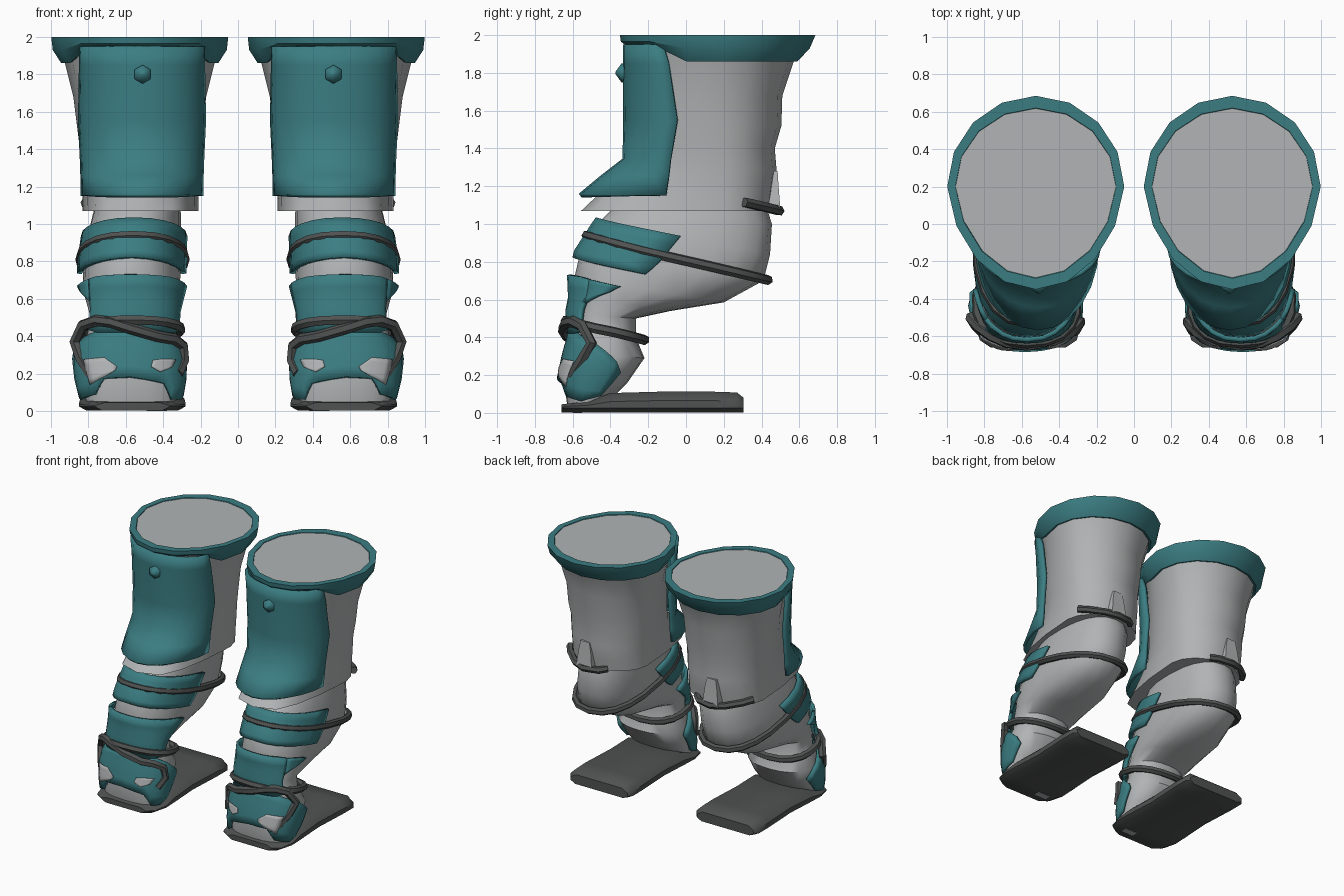
import bpy, bmesh, math
from mathutils import Vector

if "Cube" in bpy.data.objects:
    bpy.data.objects.remove(bpy.data.objects["Cube"])


def material(name, rgb):
    m = bpy.data.materials.new(name)
    m.diffuse_color = (*rgb, 1)
    m.use_nodes = True
    m.node_tree.nodes["Principled BSDF"].inputs["Base Color"].default_value = m.diffuse_color
    return m


TEAL = material("teal_armor", (0.043, 0.205, 0.225))
GREY = material("light_grey_suit", (0.44, 0.455, 0.46))
DARK = material("dark_rubber", (0.08, 0.084, 0.084))


def finish(obj, mat, thick=0.0, angle=35):
    """Colour, thicken, smooth and mirror one part to the other leg."""
    obj.data.materials.clear()
    obj.data.materials.append(mat)
    bpy.ops.object.select_all(action='DESELECT')
    obj.select_set(True)
    bpy.context.view_layer.objects.active = obj
    bpy.ops.object.shade_smooth_by_angle(angle=math.radians(angle))
    if thick:
        s = obj.modifiers.new("thickness", 'SOLIDIFY')
        s.thickness, s.offset = thick, 0
    m = obj.modifiers.new("other_leg", 'MIRROR')
    m.use_clip = m.use_mirror_merge = False
    return obj


def loft(name, rings, mat, closed=True, caps=True, thick=0.0, loop=False, angle=35):
    """Skin a list of equally long point rows."""
    bm = bmesh.new()
    rows = [[bm.verts.new(p) for p in r] for r in rings]
    n = len(rows[0])
    pairs = list(zip(rows, rows[1:])) + ([(rows[-1], rows[0])] if loop else [])
    for r, s in pairs:
        for i in range(n if closed else n - 1):
            j = (i + 1) % n
            bm.faces.new((r[i], r[j], s[j], s[i]))
    if caps:
        bm.faces.new(rows[0])
        bm.faces.new(rows[-1])
    bmesh.ops.recalc_face_normals(bm, faces=bm.faces)
    me = bpy.data.meshes.new(name)
    bm.to_mesh(me)
    bm.free()
    obj = bpy.data.objects.new(name, me)
    bpy.context.collection.objects.link(obj)
    return finish(obj, mat, thick, angle)


def tube(name, pts, radius, closed=False):
    """Strap swept along a path."""
    cu = bpy.data.curves.new(name, 'CURVE')
    cu.dimensions, cu.bevel_depth, cu.bevel_resolution = '3D', radius, 1
    cu.use_fill_caps = True
    sp = cu.splines.new('POLY')
    sp.points.add(len(pts) - 1)
    for q, p in zip(sp.points, pts):
        q.co = (*p, 1)
    sp.use_cyclic_u = closed
    obj = bpy.data.objects.new(name, cu)
    bpy.context.collection.objects.link(obj)
    bpy.ops.object.select_all(action='DESELECT')
    obj.select_set(True)
    bpy.context.view_layer.objects.active = obj
    bpy.ops.object.convert(target='MESH')
    return finish(bpy.context.view_layer.objects.active, DARK, angle=50)


# Lower leg rings: front y, front z, back y, back z, half width, centre x
LEG = [(-.20, 1.25, .40, 1.17, .20, .53), (-.36, 1.11, .455, 1.0, .235, .54),
       (-.45, 1.02, .445, .84, .25, .555), (-.56, .85, .41, .70, .26, .567),
       (-.59, .72, .20, .585, .26, .57), (-.58, .62, -.08, .54, .24, .57),
       (-.60, .52, -.265, .50, .22, .57), (-.59, .42, -.265, .40, .23, .575),
       (-.62, .32, -.22, .29, .275, .58), (-.65, .18, -.31, .16, .265, .575),
       (-.63, .05, -.42, .05, .24, .57)]


def leg_point(deg, t, off=0.0):
    """Point on the lower leg: angle from the front, ring number, lift."""
    i = min(int(t), len(LEG) - 2)
    k = t - i
    fy, fz, by, bz, hw, cx = [a + (b - a) * k for a, b in zip(LEG[i], LEG[i + 1])]
    a = math.radians(deg)
    f, b = Vector((0, fy, fz)), Vector((0, by, bz))
    c, d = (f + b) / 2, (f - b) / 2
    d *= 1 + off / d.length
    sx = math.copysign(abs(math.sin(a)) ** .85, math.sin(a))
    sy = math.copysign(abs(math.cos(a)) ** .85, math.cos(a))
    return c + d * sy + Vector((cx + (hw + off) * sx, 0, 0))


def patch(name, cols, mat, off, thick=.025):
    """Wrap lying on the lower leg; columns: top angle, top ring, low angle, low ring."""
    fine = []
    for p, q in zip(cols, cols[1:]):
        fine += [[a + (b - a) * k / 3 for a, b in zip(p, q)] for k in range(3)]
    fine.append(cols[-1])
    rows = [[leg_point(a0 + (a1 - a0) * k / 5, t0 + (t1 - t0) * k / 5, off)
             for a0, t0, a1, t1 in fine] for k in range(6)]
    return loft(name, rows, mat, closed=False, caps=False, thick=thick, angle=45)


loft("lower_leg", [[leg_point(a, t) for a in range(0, 360, 18)] for t in range(len(LEG))],
     GREY, angle=50)


def egg(hw, front, back, z, n=16, cx=.525, wide=.2, zfront=None, square=1.0):
    """Egg outline, narrow at the front; square below 1 fills its front corners."""
    pts = []
    for i in range(n):
        a = 2 * math.pi * i / n
        c, s = math.cos(a), math.sin(a)
        y = wide - (wide - front) * c if c > 0 else wide - (back - wide) * c
        if c > 0:
            s = math.copysign(abs(s) ** square, s)
        x = hw * s * (1 - .08 * max(c, 0))
        pts.append((cx + x, y, zfront if zfront and y < -.1 else z))
    return pts


# Thigh with flared hem over the knee
loft("thigh", [egg(.435, -.30, .63, 1.995), egg(.40, -.29, .57, 1.86),
               egg(.355, -.295, .51, 1.68, square=.8), egg(.335, -.30, .505, 1.52, square=.7),
               egg(.325, -.30, .47, 1.40, cx=.52, square=.7),
               egg(.315, -.335, .48, 1.28, cx=.52, square=.7),
               egg(.31, -.46, .465, 1.16, cx=.52, square=.6),
               egg(.31, -.555, .45, 1.07, cx=.52, square=.55)], GREY, angle=50)

# Rolled cuff around the top
loft("thigh_cuff", [egg(.43, -.29, .62, 2.0), egg(.473, -.35, .685, 2.0),
                    egg(.465, -.345, .655, 1.93, zfront=1.965),
                    egg(.42, -.31, .59, 1.86, zfront=1.94),
                    egg(.39, -.26, .55, 1.87, zfront=1.95)],
     TEAL, caps=False, loop=True, angle=30)

# Thigh guard: half shell, rows of z, half width, front y, side y
rows = []
for z, hw, fy, sy in [(1.95, .325, -.32, -.12), (1.85, .325, -.32, -.09), (1.55, .33, -.32, -.045),
                      (1.34, .32, -.325, -.08), (1.25, .317, -.44, -.09), (1.15, .315, -.56, -.105)]:
    rows.append([(.513 + hw * math.sin(a), fy + (sy - fy) * (1 - math.cos(a)), z)
                 for a in [math.radians(d) for d in range(-90, 91, 15)]])
loft("thigh_guard", rows, TEAL, closed=False, caps=False, thick=.025, angle=60)

# Hexagonal stud on the guard
loft("guard_stud", [[(.51 + r * math.sin(i * math.pi / 3), y, 1.8 + r * math.cos(i * math.pi / 3))
                     for i in range(6)] for r, y in [(.05, -.31), (.05, -.342), (.008, -.372)]],
     TEAL, angle=65)

# Shin wraps
patch("upper_shin_wrap", [(-88, 2.0, -82, 3.45), (-45, 2.0, -42, 3.35), (0, 1.95, 0, 3.25),
                          (45, 2.0, 42, 3.35), (88, 2.0, 82, 3.45)], TEAL, .022)
patch("lower_shin_wrap", [(-80, 4.0, -80, 6.9), (-40, 3.95, -40, 7), (0, 3.95, 0, 7),
                          (35, 3.95, 38, 7), (46, 4.0, 58, 6.8)], TEAL, .03)
patch("shin_wrap_point", [(46, 4.0, 49, 5.4), (74, 4.1, 70, 4.5)], TEAL, .03)

# Foot wrap arching over the toes, with worn gaps
patch("foot_wrap", [(-100, 8.3, -95, 9.6), (-78, 7.4, -75, 9.9), (-55, 7.0, -52, 9.9),
                    (-38, 6.9, -36, 9.25), (0, 6.9, 0, 9.0), (28, 6.9, 26, 9.05),
                    (45, 7.0, 42, 9.7), (75, 7.4, 80, 9.9), (118, 8.6, 108, 9.6)], TEAL, .022)
patch("outer_wrap_gap", [(10, 8.6, 12, 8.75), (22, 8.25, 22, 8.95), (50, 8.3, 44, 9.3)],
      GREY, .037, .006)
patch("inner_wrap_gap", [(-50, 8.3, -44, 8.6), (-32, 8.3, -28, 8.8), (-20, 8.35, -18, 8.6)],
      GREY, .037, .006)

# Straps round calf and ankle
tube("calf_strap", [leg_point(a, 2.5 + .45 * (1 - math.cos(math.radians(a))) / 2, .022)
                    for a in range(0, 360, 18)], .027, True)
tube("ankle_strap", [leg_point(a, 6.35 + .75 * (1 - math.cos(math.radians(a))) / 2, .04)
                     for a in range(0, 360, 20)], .028, True)

# Crossed strap running down both sides of the foot
tube("foot_strap", [(.755, -.605, .12), (.79, -.60, .20), (.84, -.55, .28), (.872, -.50, .37),
                    (.83, -.55, .46), (.76, -.60, .485), (.68, -.635, .475), (.57, -.65, .44),
                    (.43, -.625, .40), (.34, -.58, .385), (.295, -.53, .35), (.288, -.52, .27),
                    (.32, -.575, .20)], .03)

# Strap and tab behind the knee, set toward the outer side
tube("knee_back_strap", [(.40, .43, 1.085), (.45, .475, 1.075), (.57, .495, 1.07),
                         (.67, .46, 1.08), (.77, .375, 1.10), (.82, .31, 1.115)], .027)
loft("knee_back_tab", [[(.565 + sx * w, y, z) for sx, y in ((-1, y0), (1, y0), (1, y1), (-1, y1))]
                       for w, y0, y1, z in [(.07, .40, .50, 1.07), (.055, .42, .49, 1.2),
                                            (.04, .43, .485, 1.28)]], GREY)

# Sole with rounded rim: slices from toe to heel, y, half width, top z, rim z
rows = []
for y, hw, top, rim in [(-.66, .20, .045, .03), (-.62, .26, .05, .035), (-.52, .285, .06, .04),
                        (-.40, .28, .105, .06), (-.15, .265, .112, .065), (.15, .28, .112, .065),
                        (.27, .28, .108, .06), (.305, .255, .08, .05)]:
    rows.append([(.565 + x, y, z) for x, z in
                 [(-hw + .04, .003), (hw - .04, .003), (hw, .025), (hw, rim), (hw - .05, top),
                  (-hw + .05, top), (-hw, rim), (-hw, .025)]])
loft("sole", rows, DARK, angle=45)

# Small pale insert under the toe
loft("sole_insert", [[(x, y, z) for x, y in ((.38, -.60), (.49, -.60), (.49, -.55), (.38, -.55))]
                     for z in (0, .005)], GREY)
